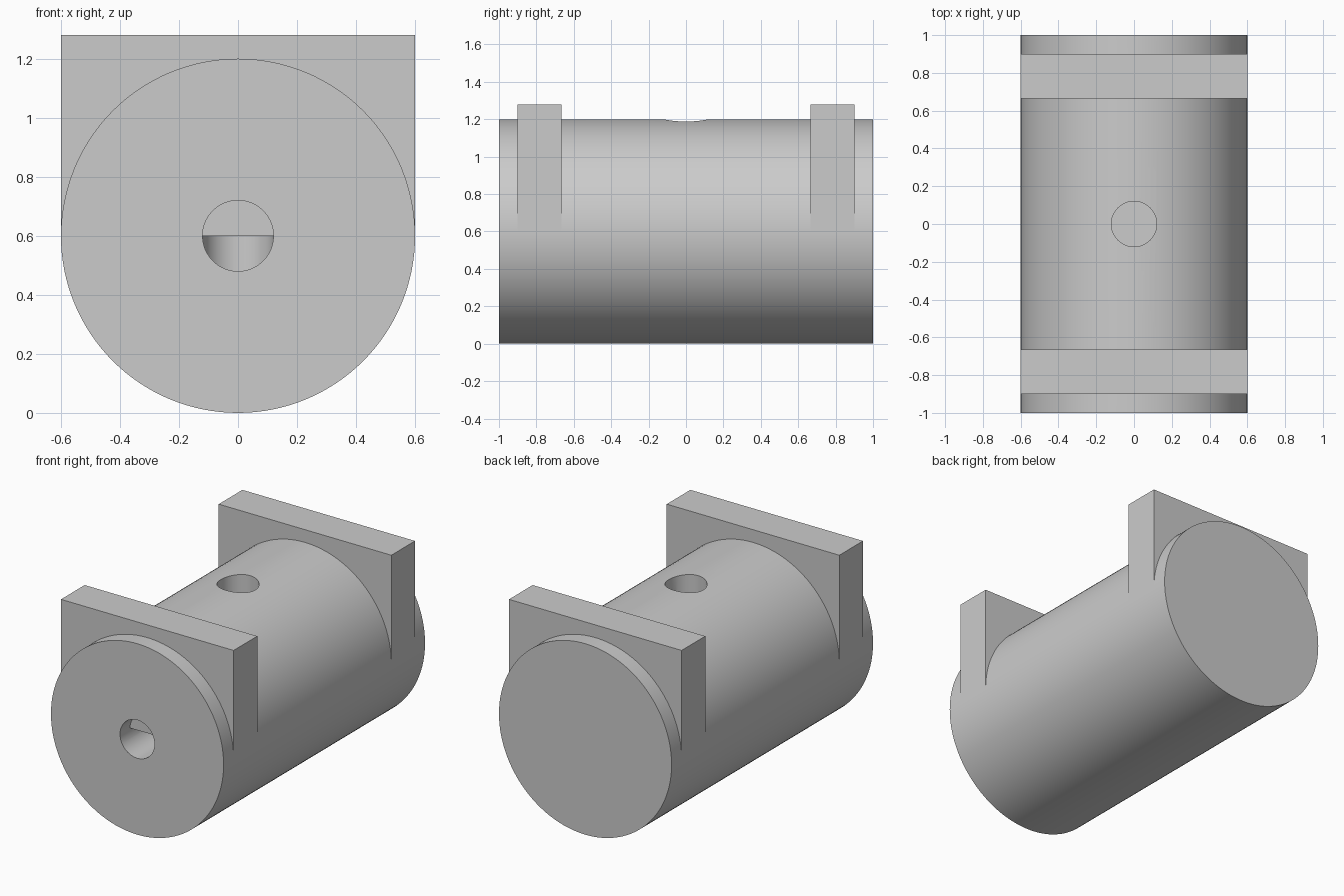
import bpy
import math

old = bpy.data.objects.get("Cube")
if old:
    bpy.data.objects.remove(old, do_unlink=True)

RADIUS, BORE, AXIS_Z = 0.6, 0.12, 0.6

grey = bpy.data.materials.new("plain_grey")
grey.use_nodes = True
colour = (0.6, 0.6, 0.6, 1)
grey.diffuse_color = colour
grey.node_tree.nodes["Principled BSDF"].inputs["Base Color"].default_value = colour


def finish(obj, name):
    obj.name = name
    obj.data.materials.clear()
    obj.data.materials.append(grey)
    return obj


def rod(name, radius, length, centre, along_y=False, sides=128):
    bpy.ops.mesh.primitive_cylinder_add(
        vertices=sides, radius=radius, depth=length, location=centre,
        rotation=(math.pi / 2 if along_y else 0, 0, 0))
    return finish(bpy.context.object, name)


def drill(target, cutter):
    mod = target.modifiers.new("drill", 'BOOLEAN')
    mod.operation = 'DIFFERENCE'
    mod.solver = 'EXACT'
    mod.object = cutter
    bpy.context.view_layer.objects.active = target
    bpy.ops.object.modifier_apply(modifier=mod.name)
    bpy.data.objects.remove(cutter, do_unlink=True)


# Horizontal cylinder body
body = rod("cylinder_body", RADIUS, 2, (0, 0, AXIS_Z), along_y=True)

# Vertical hole from the top, down to a shallow drill point
drill(body, rod("top_hole_cutter", BORE, 0.9, (0, 0, 0.92), sides=64))
bpy.ops.mesh.primitive_cone_add(vertices=64, radius1=0, radius2=BORE,
                                depth=0.07, location=(0, 0, 0.435))
drill(body, finish(bpy.context.object, "drill_point_cutter"))

# Front bore meeting the vertical hole
drill(body, rod("front_bore_cutter", BORE, 1.1, (0, -0.55, AXIS_Z),
                along_y=True, sides=64))

bpy.ops.object.select_all(action='DESELECT')
body.select_set(True)
bpy.context.view_layer.objects.active = body
bpy.ops.object.shade_smooth_by_angle(angle=math.radians(30))

# Two flat-topped saddle blocks across the body
for name, side in (("front_block", -1), ("back_block", 1)):
    bpy.ops.mesh.primitive_cube_add(size=1, location=(0, side * 0.783, 0.94))
    block = finish(bpy.context.object, name)
    block.scale = (2 * RADIUS, 0.235, 0.68)
    bpy.ops.object.transform_apply(location=False, rotation=False, scale=True)
